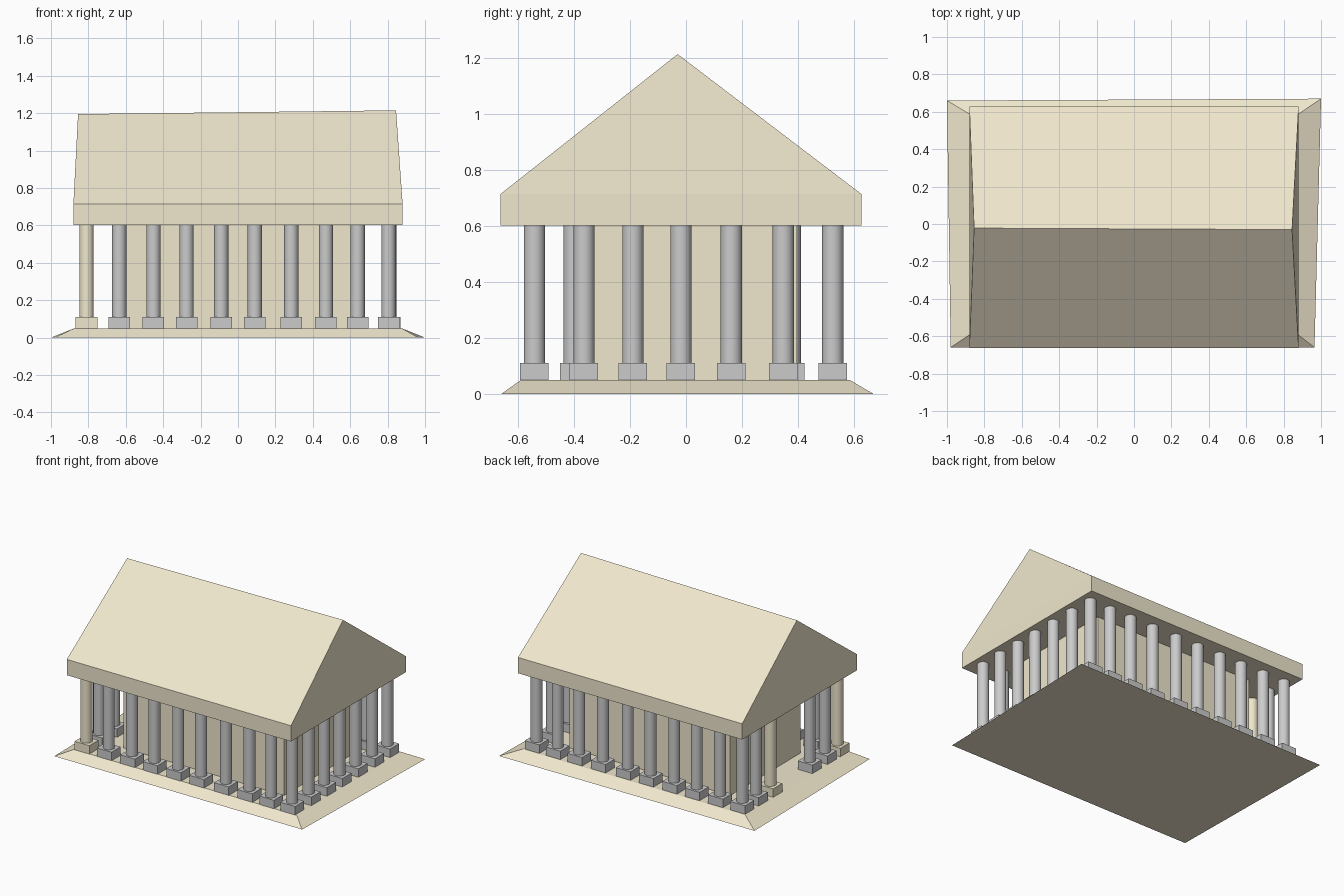
import bpy, bmesh
from mathutils import Vector

if "Cube" in bpy.data.objects:
    bpy.data.objects.remove(bpy.data.objects["Cube"])

stone = bpy.data.materials.new("sandstone")
stone.diffuse_color = (0.87, 0.80, 0.61, 1)
stone.use_nodes = True
stone.node_tree.nodes["Principled BSDF"].inputs["Base Color"].default_value = stone.diffuse_color


def finish(bm, name, coloured):
    bmesh.ops.recalc_face_normals(bm, faces=bm.faces)
    mesh = bpy.data.meshes.new(name)
    bm.to_mesh(mesh)
    bm.free()
    ob = bpy.data.objects.new(name, mesh)
    bpy.context.collection.objects.link(ob)
    if coloured:
        mesh.materials.append(stone)
    return ob


def block(name, bottom, top, z0, z1):
    """Solid between two four-cornered outlines."""
    bm = bmesh.new()
    lo = [bm.verts.new((x, y, z0)) for x, y in bottom]
    hi = [bm.verts.new((x, y, z1)) for x, y in top]
    bm.faces.new(lo)
    bm.faces.new(hi)
    for i in range(4):
        j = (i + 1) % 4
        bm.faces.new((lo[i], lo[j], hi[j], hi[i]))
    return finish(bm, name, True)


def rect(x0, x1, y0, y1):
    return [(x0, y0), (x1, y0), (x1, y1), (x0, y1)]


def column(x, y, coloured=False):
    """Round shaft standing on a square plinth."""
    bm = bmesh.new()
    box = bmesh.ops.create_cube(bm, size=1)["verts"]
    bmesh.ops.scale(bm, vec=(0.115, 0.102, 0.06), verts=box)
    bmesh.ops.translate(bm, vec=(0, 0, 0.08), verts=box)
    shaft = bmesh.ops.create_cone(bm, cap_ends=True, segments=32, radius1=0.038,
                                  radius2=0.038, depth=0.50)["verts"]
    bmesh.ops.translate(bm, vec=(0, 0, 0.355), verts=shaft)
    ob = finish(bm, "column", coloured)
    ob.location = Vector((x, y, 0))
    bpy.ops.object.select_all(action='DESELECT')
    ob.select_set(True)
    bpy.context.view_layer.objects.active = ob
    bpy.ops.object.shade_smooth_by_angle()


# Sloping platform, slightly irregular footprint
block("platform", [(-0.98, -0.66), (0.965, -0.66), (1.0, 0.67), (-1.0, 0.66)],
      rect(-0.875, 0.875, -0.59, 0.585), 0, 0.05)

# Inner chamber
block("inner_chamber", rect(-0.625, 0.635, -0.39, 0.397),
      rect(-0.625, 0.635, -0.39, 0.397), 0.05, 0.605)

# Roof: eave slab rising to a slightly tilted ridge
bm = bmesh.new()
eave = rect(-0.88, 0.88, -0.663, 0.627)
lo = [bm.verts.new((x, y, 0.603)) for x, y in eave]
hi = [bm.verts.new((x, y, 0.715)) for x, y in eave]
left = bm.verts.new((-0.855, -0.022, 1.195))
right = bm.verts.new((0.845, -0.03, 1.215))
bm.faces.new(lo)
for i in range(4):
    j = (i + 1) % 4
    bm.faces.new((lo[i], lo[j], hi[j], hi[i]))
bm.faces.new((hi[0], hi[1], right, left))
bm.faces.new((hi[2], hi[3], left, right))
bm.faces.new((hi[1], hi[2], right))
bm.faces.new((hi[3], hi[0], left))
finish(bm, "roof", True)

# Front and back colonnades
for x in (-0.81, -0.635, -0.452, -0.275, -0.09, 0.09, 0.285, 0.47, 0.64, 0.805):
    column(x, -0.542, x < -0.8)
    column(x, 0.525)

# Right end colonnade
for y in (-0.365, -0.19, -0.018, 0.162, 0.348):
    column(0.81, y)

# Left end colonnade, with an entrance gap in the middle
for y in (-0.4, -0.23, 0.21, 0.373):
    column(-0.81, y, y == 0.21)
